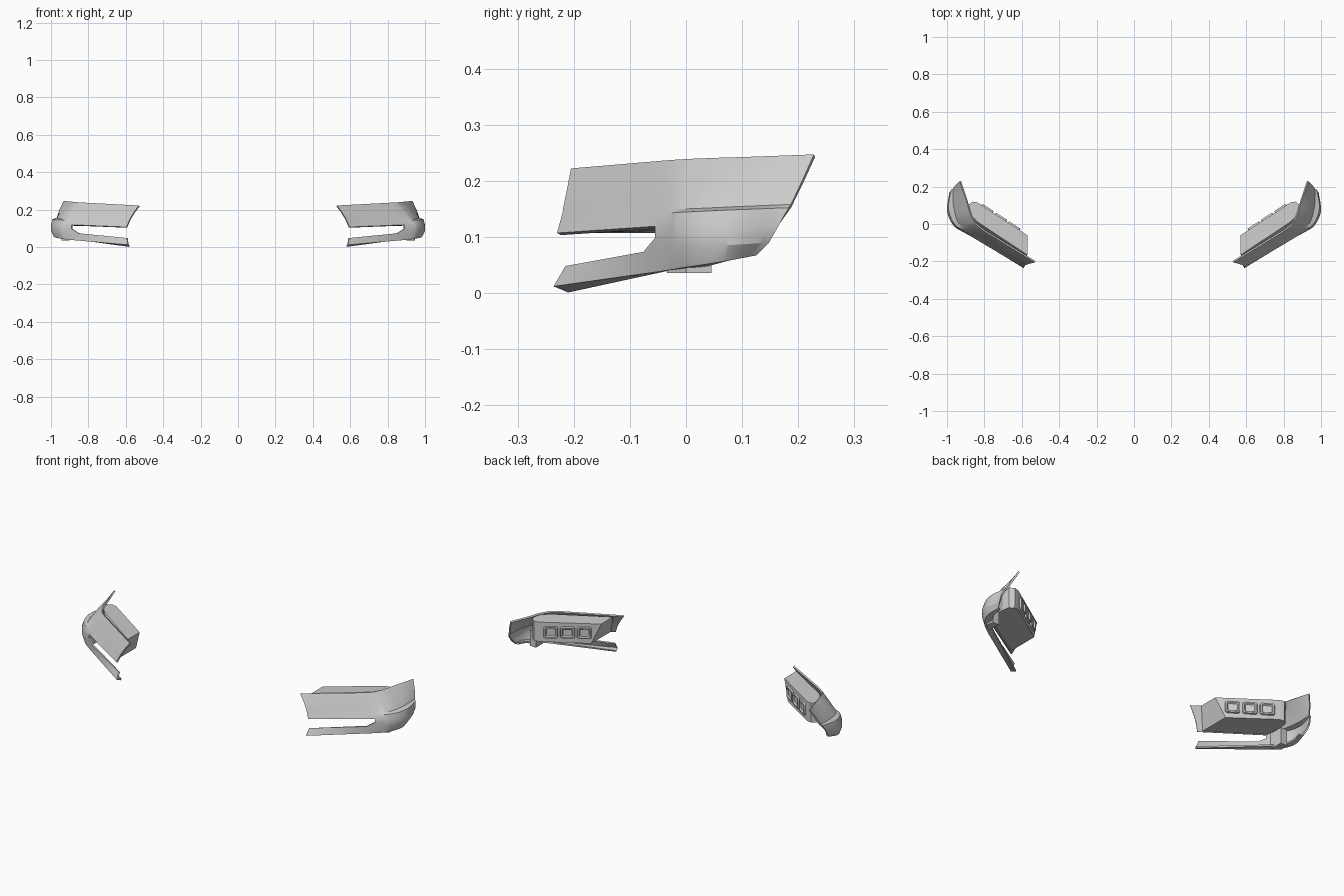
import bpy, bmesh, math
from mathutils import Vector as V

if "Cube" in bpy.data.objects:
    bpy.data.objects.remove(bpy.data.objects["Cube"])


def finish(name, bm, thickness=0):
    """Turn a bmesh of the right-hand part into a mirrored, shaded object."""
    me = bpy.data.meshes.new(name)
    bm.to_mesh(me)
    bm.free()
    ob = bpy.data.objects.new(name, me)
    bpy.context.collection.objects.link(ob)
    if thickness:
        sol = ob.modifiers.new("Thickness", 'SOLIDIFY')
        sol.thickness = thickness
        sol.offset = -1
    mir = ob.modifiers.new("Mirror", 'MIRROR')
    mir.use_mirror_merge = False
    bpy.ops.object.select_all(action='DESELECT')
    ob.select_set(True)
    bpy.context.view_layer.objects.active = ob
    bpy.ops.object.convert(target='MESH')
    bpy.ops.object.shade_smooth_by_angle(angle=math.radians(28))


def spline(pts, sub):
    """Catmull-Rom curve through the points, straight on the first span."""
    p = [V(q) for q in pts]
    p = [2 * p[0] - p[1]] + p + [2 * p[-1] - p[-2]]
    out = []
    for i in range(1, len(p) - 2):
        a, b, c, d = p[i - 1:i + 3]
        for k in range(sub):
            t = k / sub
            if i == 1:
                out.append(b.lerp(c, t))
            else:
                out.append(0.5 * (2 * b + (c - a) * t + (2 * a - 5 * b + 4 * c - d) * t * t
                                  + (3 * b - a - 3 * c + d) * t ** 3))
    return out + [p[-2]]


def prism(name, top, bottom):
    bm = bmesh.new()
    t = [bm.verts.new(p) for p in top]
    b = [bm.verts.new(p) for p in bottom]
    bm.faces.new(t)
    bm.faces.new(b[::-1])
    for i in range(len(t)):
        j = (i + 1) % len(t)
        bm.faces.new((t[i], b[i], b[j], t[j]))
    bmesh.ops.recalc_face_normals(bm, faces=bm.faces)
    finish(name, bm)


# Bumper corner shell: rows from top to bottom flange, stations from inner end to rear
SUB = 8
rows = [
    [(.53, -.205, .222), (.80, -.04, .236), (.865, .03, .24), (.895, .12, .243), (.932, .228, .247)],
    [(.557, -.212, .185), (.84, -.045, .19), (.91, .022, .193), (.94, .11, .195), (.955, .207, .2)],
    [(.578, -.219, .15), (.865, -.05, .15), (.935, .0, .15), (.964, .09, .154), (.969, .187, .158)],
    [(.581, -.22, .143), (.87, -.052, .142), (.953, -.008, .144), (.991, .08, .148), (.978, .183, .152)],
    [(.597, -.23, .107), (.89, -.055, .119), (.965, -.008, .115), (.999, .07, .117), (.988, .165, .12)],
    [(.593, -.215, .048), (.89, -.056, .077), (.966, -.006, .082), (1.0, .07, .085), (.985, .148, .09)],
    [(.59, -.236, .012), (.885, -.056, .037), (.955, .0, .046), (.985, .06, .055), (.973, .125, .067)],
    [(.582, -.21, .001), (.87, -.03, .04), (.925, .02, .044), (.955, .07, .056), (.955, .12, .069)],
]
curves = [spline(r, SUB) for r in rows]
curves.insert(5, [a.lerp(b, .5) for a, b in zip(curves[4], curves[5])])
bm = bmesh.new()
grid = [[bm.verts.new(p) for p in c] for c in curves]
for r in range(len(grid) - 1):
    for c in range(len(grid[0]) - 1):
        a, b, d, e = grid[r][c], grid[r + 1][c], grid[r + 1][c + 1], grid[r][c + 1]
        if r in (4, 5) and c < SUB:
            # open slot with a chamfered lower corner
            if r == 5 and c == SUB - 1:
                bm.faces.new((b, d, e))
            continue
        bm.faces.new((a, b, d, e))
bmesh.ops.delete(bm, geom=[v for v in bm.verts if not v.link_faces], context='VERTS')
finish("bumper_corner_shell", bm, .009)

# Housing behind the upper band, with a slanted inner end
prism("rear_housing",
      [(.57, -.165, .217), (.57, -.06, .217), (.835, .114, .224), (.862, .12, .225),
       (.885, .103, .227), (.885, .06, .23), (.835, .01, .23)],
      [(.612, -.207, .107), (.612, -.032, .107), (.835, .114, .114), (.862, .118, .114),
       (.885, .10, .114), (.892, .06, .114), (.885, -.04, .116)])

# Three raised rounded pads with recessed centres on the housing back
start, end = V((.57, -.06, 0)), V((.835, .114, 0))
along = (end - start).normalized()
out = V((-along.y, along.x, 0))
bm = bmesh.new()
for t in (.27, .54, .81):
    centre = start.lerp(end, t) + V((0, 0, .167))
    loops = []
    for inset, depth in ((0, -.002), (.003, .009), (.010, .009), (.015, .002)):
        loop = []
        hw, hh, rad = .038 - inset, .034 - inset, .012 - inset * .4
        for q, (sx, sz) in enumerate(((1, 1), (-1, 1), (-1, -1), (1, -1))):
            for k in range(4):
                ang = math.pi / 2 * (q + k / 3)
                u = sx * (hw - rad) + rad * math.cos(ang)
                w = sz * (hh - rad) + rad * math.sin(ang)
                loop.append(bm.verts.new(centre + along * u + V((0, 0, w)) + out * depth))
        loops.append(loop)
    for l0, l1 in zip(loops, loops[1:]):
        for i in range(len(l0)):
            j = (i + 1) % len(l0)
            bm.faces.new((l0[i], l0[j], l1[j], l1[i]))
    bm.faces.new(loops[-1])
bmesh.ops.recalc_face_normals(bm, faces=bm.faces)
finish("housing_pads", bm)

# Bracket joining the housing to the lower shell behind the corner
foot = [(.902, -.034), (.945, .0), (.94, .045), (.902, .045)]
prism("corner_bracket", [(x, y, .125) for x, y in foot], [(x, y, .036) for x, y in foot])
